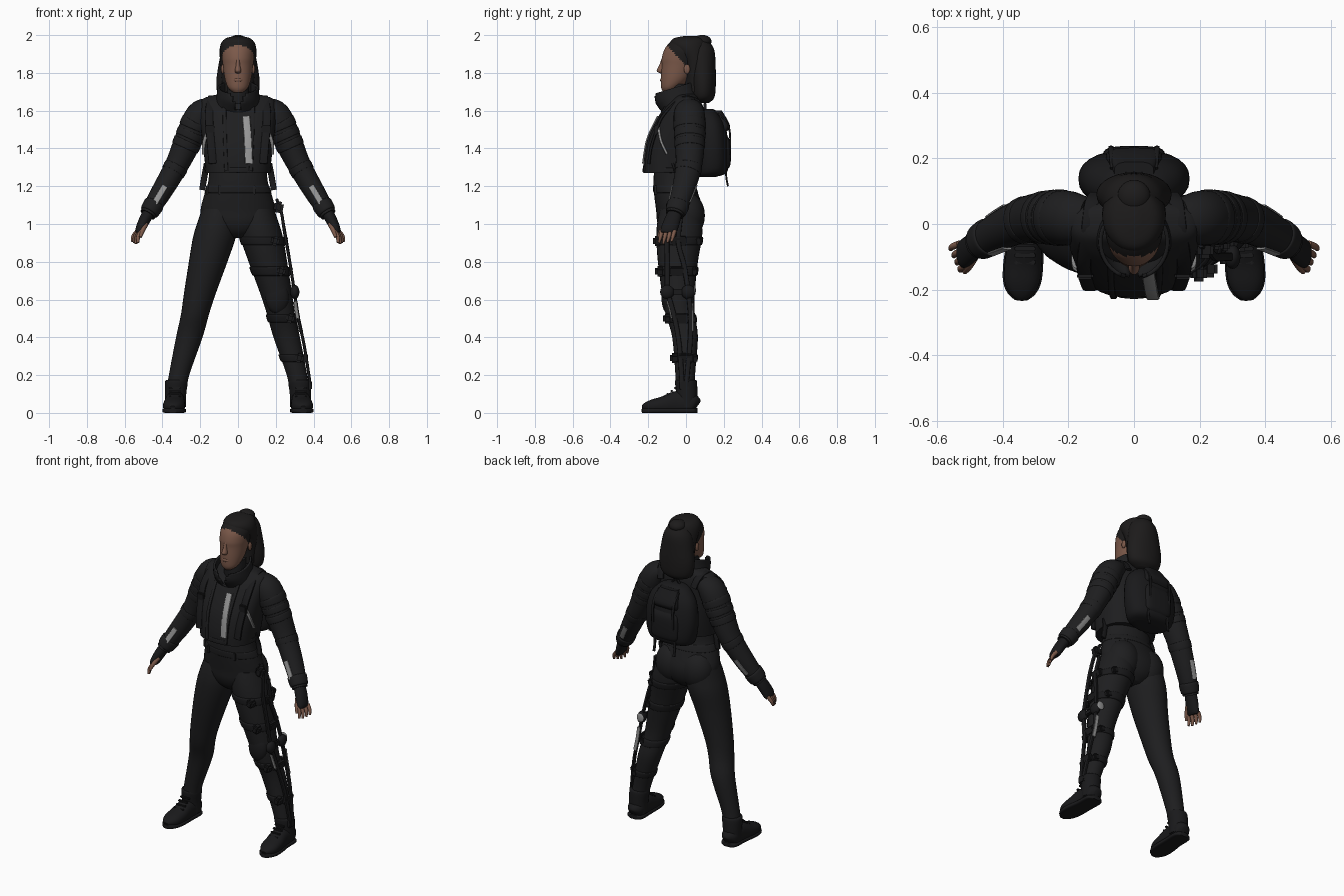
import bpy, bmesh, math
from mathutils import Vector, Matrix

cube = bpy.data.objects.get("Cube")
if cube:
    bpy.data.objects.remove(cube)
made = []

def material(name, r, g, b):
    m = bpy.data.materials.new(name)
    m.use_nodes = True
    m.diffuse_color = (r, g, b, 1)
    m.node_tree.nodes["Principled BSDF"].inputs["Base Color"].default_value = (r, g, b, 1)
    return m

cloth = material("black cloth", .013, .013, .014)
hair = material("black hair", .012, .011, .011)
gear = material("black gear", .010, .010, .011)
skin = material("brown skin", .2, .1, .068)
silver = material("silver trim", .3, .3, .3)

def finish(name, bm, *mats):
    bmesh.ops.recalc_face_normals(bm, faces=bm.faces)
    mesh = bpy.data.meshes.new(name)
    bm.to_mesh(mesh)
    bm.free()
    for m in mats:
        mesh.materials.append(m)
    made.append(bpy.data.objects.new(name, mesh))
    bpy.context.collection.objects.link(made[-1])
    return made[-1]

def smooth(points, steps=5):
    """Catmull-Rom resampling of (x, y, z, rx, ry) rings."""
    p = [Vector(q) for q in points]
    p = [p[0]] + p + [p[-1]]
    out = []
    for a, b, c, d in zip(p, p[1:], p[2:], p[3:]):
        for t in (i / steps for i in range(steps)):
            out.append((b * 2 + (c - a) * t + (a * 2 - b * 5 + c * 4 - d) * t ** 2
                        + (b * 3 - a - c * 3 + d) * t ** 3) / 2)
    return out + [p[-1]]

def power(v, e):
    return math.copysign(abs(v) ** e, v)

def loft(name, points, mat, ref=None, sq=1, sides=28, tilt=0, floor=-1, rule=None, drop=None):
    """Skin over rings; level rings, or square to the path if ref is given."""
    pts, bm, rings = smooth(points), bmesh.new(), []
    for i, p in enumerate(pts):
        t, b = Vector((0, 0, 1)), Vector((0, 1, 0))
        if ref:
            t = (Vector(pts[min(i + 1, len(pts) - 1)][:3]) - Vector(pts[max(i - 1, 0)][:3])).normalized()
            b = Vector(ref)
            b = (b - t * b.dot(t)).normalized()
        a, ring = b.cross(t), []
        for w in (math.tau * k / sides for k in range(sides)):
            co = Vector(p[:3]) + a * p[3] * power(math.cos(w), sq) + b * p[4] * power(math.sin(w), sq)
            co.z = max(co.z + tilt * co.y, floor)
            ring.append(bm.verts.new(co))
        rings.append(ring)
    for r, s in zip(rings, rings[1:]):
        for k in range(sides):
            bm.faces.new((r[k], r[k - 1], s[k - 1], s[k]))
    bm.faces.new(rings[0])
    bm.faces.new(rings[-1])
    if rule:
        for f in bm.faces:
            f.material_index = rule(f.calc_center_median())
    if drop:
        bmesh.ops.delete(bm, geom=[f for f in bm.faces if drop(f)], context="FACES")
    return finish(name, bm, *(mat if isinstance(mat, tuple) else (mat,)))

def ball(name, loc, radii, mat):
    bm = bmesh.new()
    bmesh.ops.create_uvsphere(bm, u_segments=24, v_segments=14, radius=1,
                              matrix=Matrix.Translation(loc) @ Matrix.Diagonal((*radii, 1)))
    return finish(name, bm, mat)

def box(name, loc, size, mat, tip=0):
    bm = bmesh.new()
    bmesh.ops.create_cube(bm, size=1, matrix=Matrix.Translation(loc) @ Matrix.Rotation(tip, 4, "Y")
                          @ Matrix.Diagonal((*size, 1)))
    bmesh.ops.bevel(bm, geom=bm.edges[:], offset=min(size) * .25, segments=2, affect="EDGES")
    return finish(name, bm, mat)

def cord(name, path, wide, thick, mat, ref=(1, 0, 0)):
    return loft(name, [(*p, thick, wide) for p in path], mat, ref, .6, 12)

def sample(path, z):
    pts = smooth(path)
    for a, b in zip(pts, pts[1:]):
        if min(a.z, b.z) <= z <= max(a.z, b.z):
            return a + (b - a) * ((z - a.z) / (b.z - a.z))

def band(name, path, z, half, grow, mat, ref=None):
    more = Vector((0, 0, 0, grow, grow))
    loft(name, [sample(path, z + half), sample(path, z + half * .7) + more,
                sample(path, z - half * .7) + more, sample(path, z - half)], mat, ref)

def on(path, degrees, z, off, sq=.8):
    """Point on a level loft at an angle and height."""
    p, w = sample(path, z), math.radians(degrees)
    return (p.x + (p[3] + off) * power(math.cos(w), sq), p.y + (p[4] + off) * power(math.sin(w), sq), z)

def flip(path, s):
    return [(s * p[0], *p[1:]) for p in path]

# Head, with the hairline set by a slanted plane
loft("head", [(0, -.098, 1.695, .022, .02), (0, -.083, 1.72, .052, .048), (0, -.056, 1.77, .07, .077),
              (0, -.035, 1.84, .08, .094), (0, -.025, 1.88, .085, .103), (0, -.008, 1.93, .086, .103),
              (0, .005, 1.97, .065, .08), (0, .01, 1.99, .025, .035)], (skin, hair), sides=72,
     rule=lambda c: int(c.z > 1.955 - 1.05 * (c.y + .11)))
loft("hair_cap", [(0, .05, 1.7, .08, .055), (0, .052, 1.8, .09, .06), (0, .045, 1.87, .096, .07),
                  (0, .016, 1.94, .095, .097), (0, .015, 1.98, .07, .085), (0, .02, 1.995, .02, .03)], hair)
loft("ponytail", [(0, .085, 1.64, .05, .035), (0, .09, 1.67, .1, .06), (0, .09, 1.74, .115, .068),
                  (0, .085, 1.83, .105, .072), (0, .075, 1.92, .085, .075), (0, .07, 1.97, .05, .05)], hair)
ball("hair_bun", (0, .085, 1.967), (.05, .05, .034), hair)
loft("nose", [(0, -.122, 1.875, .008, .008), (0, -.128, 1.84, .011, .014),
              (0, -.132, 1.81, .017, .023), (0, -.122, 1.796, .009, .01)], skin)
ball("lips", (0, -.122, 1.762), (.026, .015, .013), skin)
ball("chin", (0, -.106, 1.718), (.03, .024, .02), skin)
for s, side in ((1, "left"), (-1, "right")):
    ball(side + "_ear", (s * .081, .005, 1.82), (.009, .016, .026), skin)

# Torso, jacket and open collar
loft("neck", [(0, -.02, 1.6, .07, .07), (0, -.03, 1.69, .06, .07), (0, -.02, 1.74, .058, .07)], cloth)
jacket = [(0, -.08, 1.27, .17, .145), (0, -.072, 1.35, .178, .15), (0, -.058, 1.45, .19, .142),
          (0, -.035, 1.55, .2, .118), (0, -.015, 1.62, .2, .095), (0, 0, 1.665, .182, .068),
          (0, 0, 1.69, .09, .05)]
loft("jacket", jacket, cloth, sq=.8, sides=48)
band("jacket_hem", jacket, 1.285, .014, .004, cloth)
collar = loft("collar", [(0, -.02, 1.61, .13, .095), (0, -.04, 1.66, .118, .107), (0, -.052, 1.7, .112, .115),
                         (0, -.055, 1.74, .108, .115)], cloth, tilt=.3, sides=48,
              drop=lambda f: len(f.verts) > 4 or (f.calc_center_median().y < 0 and abs(f.calc_center_median().x)
                                                  < (f.calc_center_median().z - 1.58) * .35))
collar.modifiers.new("thickness", "SOLIDIFY").thickness = .012
hips = [(0, -.03, .925, .05, .06), (0, -.03, .96, .125, .1), (0, -.03, 1.01, .18, .122), (0, -.032, 1.07, .198, .126),
        (0, -.05, 1.15, .18, .118), (0, -.065, 1.22, .158, .108), (0, -.065, 1.32, .15, .1)]
loft("hips_and_waist", hips, cloth)
band("waistband", hips, 1.185, .02, .003, cloth)
for degrees in (-125, -60, 200):
    box("belt_loop", on(hips, degrees, 1.18, .004, 1), (.014, .014, .05), cloth)
cord("zip", [on(jacket, d, z, .006) for d, z in ((-82, 1.57), (-79, 1.45), (-76, 1.32))], .02, .006, silver)
for d in (-72, -106):
    cord("jacket_edge", [on(jacket, d, z, .003) for z in (1.62, 1.45, 1.28)], .01, .006, cloth)

# Legs and arms
leg = [(.1, -.03, 1.08, .09, .108), (.11, -.034, 1.01, .104, .118), (.125, -.036, .93, .113, .121),
       (.158, -.043, .8, .102, .106), (.205, -.04, .62, .083, .085), (.228, -.03, .52, .074, .077),
       (.258, -.005, .4, .07, .068), (.312, -.004, .2, .054, .052), (.33, 0, .1, .052, .052)]
arm = [(.14, .015, 1.62, .052, .065), (.2, .018, 1.575, .077, .083), (.26, .02, 1.45, .074, .08),
       (.325, .015, 1.31, .062, .07), (.405, -.018, 1.17, .055, .06), (.478, -.06, 1.05, .043, .048)]
forward = (0, 1, 0)
foot = [(.33, .06, .035, .02, .03), (.33, .047, .043, .043, .046), (.331, .02, .05, .052, .056),
        (.333, -.05, .05, .052, .065), (.338, -.12, .04, .057, .048), (.342, -.175, .035, .054, .037),
        (.344, -.21, .03, .038, .026), (.345, -.23, .024, .014, .014)]
for s, side in ((1, "left_"), (-1, "right_")):
    limb, sleeve = flip(leg, s), flip(arm, s)
    loft(side + "leg", limb, cloth)
    ball(side + "buttock", (s * .09, .01, 1.045), (.1, .09, .12), cloth)
    loft(side + "sleeve", sleeve, cloth, forward)
    for z in (1.52, 1.47, 1.42, 1.29):
        band(side + "sleeve_fold", sleeve, z, .018, .003, cloth, forward)
    band(side + "cuff", sleeve, 1.085, .025, .006, cloth, forward)
    for face in (-1, 1):
        marks = [sample(sleeve, z) for z in (1.2, 1.155, 1.11)]
        cord(side + "sleeve_stripe", [(p.x, p.y + face * (p[4] + .002), p.z) for p in marks], .016, .004, silver)
    cord(side + "chest_stripe", [on(jacket, d if s > 0 else 180 - d, z, .002)
                                 for d, z in ((-46, 1.51), (-25, 1.44), (-8, 1.37))], .011, .007, silver)
    # Fingerless glove and fingers
    loft(side + "glove", flip([(.47, -.055, 1.065, .032, .036), (.495, -.072, 1.02, .03, .042),
                               (.518, -.09, .97, .025, .044), (.525, -.094, .95, .016, .038)], s), gear, forward)
    for i in range(4):
        root = Vector((s * (.512 + .007 * i), -.127 + i * .022, .962))
        tip = root + Vector((s * (.018 + .003 * i), -.016, -.067 + .006 * abs(i - 1)))
        middle = (root + tip) / 2 + Vector((s * .007, 0, 0))
        loft(side + "finger", [(*root, .012, .011), (*middle, .011, .01), (*tip, .007, .006)], skin, forward, sides=12)
    loft(side + "thumb", flip([(.49, -.1, 1.0, .016, .015), (.505, -.13, .965, .012, .012),
                               (.517, -.147, .93, .007, .007)], s), skin, forward, sides=12)
    # Boot
    loft(side + "boot_shaft", flip([(.33, .005, .03, .055, .052), (.33, .004, .1, .056, .056),
                                    (.326, 0, .165, .06, .058), (.325, 0, .175, .05, .05)], s), gear)
    loft(side + "boot_foot", flip(foot, s), gear, (0, 0, 1), .85, floor=.012)
    loft(side + "boot_sole", flip([(x, y * 1.015, .012, w + .004, .013) for x, y, z, w, h in foot], s),
         gear, (0, 0, 1), .5, floor=0)
    for i in range(4):
        box(side + "boot_lace", (s * .333, -.056 - .02 * i, .132 - .016 * i), (.065, .014, .012), gear)
    # Pack strap over the shoulder and its loose end
    chest = [on(jacket, -47 if s > 0 else -133, z, .007) for z in (1.58, 1.5, 1.4, 1.32)]
    cord(side + "pack_strap", [(s * .115, .09, 1.6), (s * .13, .06, 1.655), (s * .14, -.02, 1.668), *chest],
         .022, .008, gear)
    box(side + "strap_pad", (chest[1][0], chest[1][1] - .004, 1.5), (.05, .02, .05), gear)
    cord(side + "loose_strap", [(s * .165, -.07, 1.32), (s * .178, -.05, 1.25), (s * .19, -.05, 1.18)],
         .016, .007, gear)

# Backpack
loft("backpack", [(0, .11, 1.25, .1, .05), (0, .135, 1.28, .148, .085), (0, .138, 1.4, .17, .088),
                  (0, .13, 1.52, .153, .078), (0, .115, 1.59, .1, .055), (0, .105, 1.61, .05, .035)], gear, sq=.85)
loft("pack_pocket", [(0, .2, 1.29, .07, .02), (0, .208, 1.32, .092, .028), (0, .21, 1.43, .092, .026),
                     (0, .2, 1.47, .075, .015)], gear, sq=.65)
loft("pack_flap", [(0, .185, 1.48, .08, .02), (0, .205, 1.52, .085, .028), (0, .16, 1.6, .06, .03)], gear, sq=.65)
for s in (1, -1):
    cord("pack_webbing", [(s * .065, .17, 1.585), (s * .07, .225, 1.52), (s * .07, .233, 1.4),
                          (s * .07, .212, 1.28), (s * .07, .222, 1.2)], .008, .005, gear)
cord("pack_handle", [(-.03, .1, 1.6), (0, .1, 1.635), (.03, .1, 1.6)], .008, .005, gear, forward)

# Leg brace on the left leg
for z, half in ((.91, .022), (.75, .024), (.5, .022), (.29, .02)):
    band("brace_strap", leg, z, half, .007, gear)
    p = sample(leg, z)
    box("brace_buckle", (p.x + p[3] * .6, p.y - p[4] * .95, z), (.045, .05, .05), gear, .25)
    box("brace_clamp", (p.x + p[3] + .006, p.y, z), (.026, .08, .05), gear, .25)
    box("brace_rear_clip", (p.x + p[3] * .6, p.y + p[4] * .86, z), (.04, .03, .04), gear, .25)

def beside(y, z, off=.014):
    p = sample(leg, z)
    return (p.x + p[3] + off, y, z)

for name, path in (
        ("hip_strut", [(.205, -.06, 1.13), (.23, -.08, 1.06), *[beside(-.1, z) for z in (.95, .8, .645)]]),
        ("thigh_strut", [(.235, -.03, 1.03), beside(-.04, .9), beside(-.01, .78), beside(.012, .645)]),
        ("front_shin_strut", [beside(-.1, .645), beside(-.06, .5), beside(-.035, .35), beside(-.02, .14, .008)]),
        ("rear_shin_strut", [beside(.012, .645), beside(.025, .5), beside(.02, .35), beside(0, .14, .008)])):
    cord(name, path, .013, .008, gear, forward)
for y in (-.1, .012):
    ball("knee_joint", beside(y, .64, .016), (.024, .037, .037), gear)
box("knee_link", beside(-.045, .64), (.02, .11, .03), gear)
ball("knee_rear_plate", beside(.046, .65, .006), (.025, .006, .027), silver)
cord("shin_rear_plate", [beside(.037, z, .012) for z in (.58, .5, .43)], .004, .011, silver, forward)
cord("shin_front_plate", [beside(y, z, .01) for y, z in ((-.1, .59), (-.088, .55), (-.077, .5))],
     .004, .009, silver, forward)
box("hip_clip", (.215, -.08, 1.09), (.05, .05, .06), gear, .2)
box("ankle_clip", (.38, -.01, .145), (.026, .05, .05), gear)
ball("knee_pad", (.208, -.095, .61), (.062, .035, .085), gear)

# Smooth shading with crisp edges
bpy.ops.object.select_all(action="DESELECT")
for ob in made:
    ob.select_set(True)
bpy.context.view_layer.objects.active = made[0]
bpy.ops.object.shade_smooth_by_angle(angle=math.radians(40))
